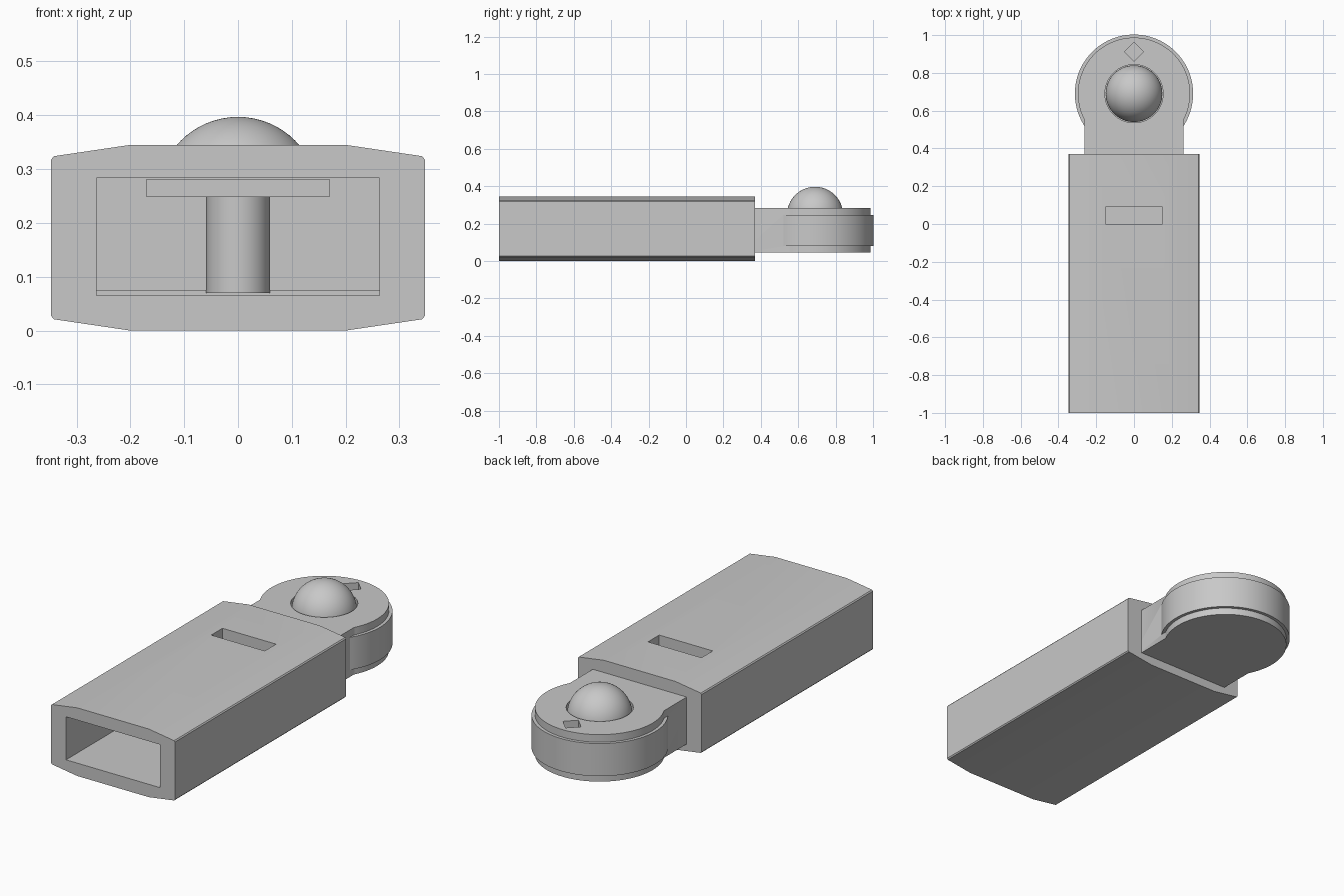
import bpy, math

if "Cube" in bpy.data.objects:
    bpy.data.objects.remove(bpy.data.objects["Cube"], do_unlink=True)

grey = bpy.data.materials.new("plain_grey")
grey.use_nodes = True
grey.diffuse_color = (0.58, 0.58, 0.58, 1)
grey.node_tree.nodes["Principled BSDF"].inputs["Base Color"].default_value = (0.58, 0.58, 0.58, 1)


def finish(name):
    ob = bpy.context.object
    ob.name = name
    ob.data.materials.clear()
    ob.data.materials.append(grey)
    return ob


def box(name, lo, hi, turn=0):
    centre = [(a + b) / 2 for a, b in zip(lo, hi)]
    bpy.ops.mesh.primitive_cube_add(size=1, location=centre, rotation=(0, 0, turn))
    ob = finish(name)
    ob.scale = [b - a for a, b in zip(lo, hi)]
    bpy.ops.object.transform_apply(location=False, rotation=True, scale=True)
    return ob


def disc(name, radius, y, z0, z1, sides=96):
    bpy.ops.mesh.primitive_cylinder_add(vertices=sides, radius=radius, depth=z1 - z0,
                                        location=(0, y, (z0 + z1) / 2))
    return finish(name)


def combine(target, tool, operation):
    # Boolean, then discard the tool
    mod = target.modifiers.new("combine", 'BOOLEAN')
    mod.object = tool
    mod.operation = operation
    mod.solver = 'EXACT'
    bpy.context.view_layer.objects.active = target
    bpy.ops.object.modifier_apply(modifier=mod.name)
    bpy.data.objects.remove(tool, do_unlink=True)


def smooth(ob):
    bpy.ops.object.select_all(action='DESELECT')
    ob.select_set(True)
    bpy.context.view_layer.objects.active = ob
    bpy.ops.object.shade_smooth_by_angle(angle=math.radians(30))


# Sleeve: crowned profile, one quarter mirrored to four
W, H = 0.347, 0.345
quarter = [(0.2, 0), (0.342, 0.021), (W, 0.027)]
half = quarter + [(x, H - z) for x, z in reversed(quarter)]
profile = half + [(-x, z) for x, z in reversed(half)]
n = len(profile)
verts = [(x, y, z) for y in (-1, 0.37) for x, z in profile]
faces = [tuple(range(n)), tuple(range(2 * n - 1, n - 1, -1))]
faces += [(i, i + n, (i + 1) % n + n, (i + 1) % n) for i in range(n)]
mesh = bpy.data.meshes.new("sleeve")
mesh.from_pydata(verts, [], faces)
sleeve = bpy.data.objects.new("sleeve", mesh)
bpy.context.collection.objects.link(sleeve)
mesh.materials.append(grey)

# Open front cavity and latch slot in the top
combine(sleeve, box("cavity", (-0.263, -1.1, 0.065), (0.263, 0.12, 0.283)), 'DIFFERENCE')
combine(sleeve, box("slot", (-0.15, 0, 0.27), (0.15, 0.09, 0.4)), 'DIFFERENCE')
smooth(sleeve)

# Latch and its post inside the cavity
box("latch", (-0.17, -0.02, 0.248), (0.17, 0.13, 0.282))
box("cavity_step", (-0.263, 0.06, 0.064), (0.263, 0.13, 0.075))
post = disc("latch_post", 0.059, 0.06, 0.07, 0.25, 32)
smooth(post)

# Head: disc, neck and raised band
CY = 0.69
head = disc("head", 0.297, CY, 0.045, 0.283)
combine(head, box("neck", (-0.263, 0.3, 0.045), (0.263, CY, 0.283)), 'UNION')
band = disc("band", 0.313, CY, 0.08, 0.245)
combine(head, band, 'UNION')

# Ball socket and diamond recess
combine(head, disc("socket", 0.154, CY, 0.2, 0.4, 64), 'DIFFERENCE')
combine(head, box("diamond", (-0.036, 0.876, 0.225), (0.036, 0.948, 0.4), math.pi / 4),
        'DIFFERENCE')
smooth(head)

# Ball
bpy.ops.mesh.primitive_uv_sphere_add(segments=64, ring_count=32, radius=0.15,
                                     location=(0, CY, 0.247))
smooth(finish("ball"))
